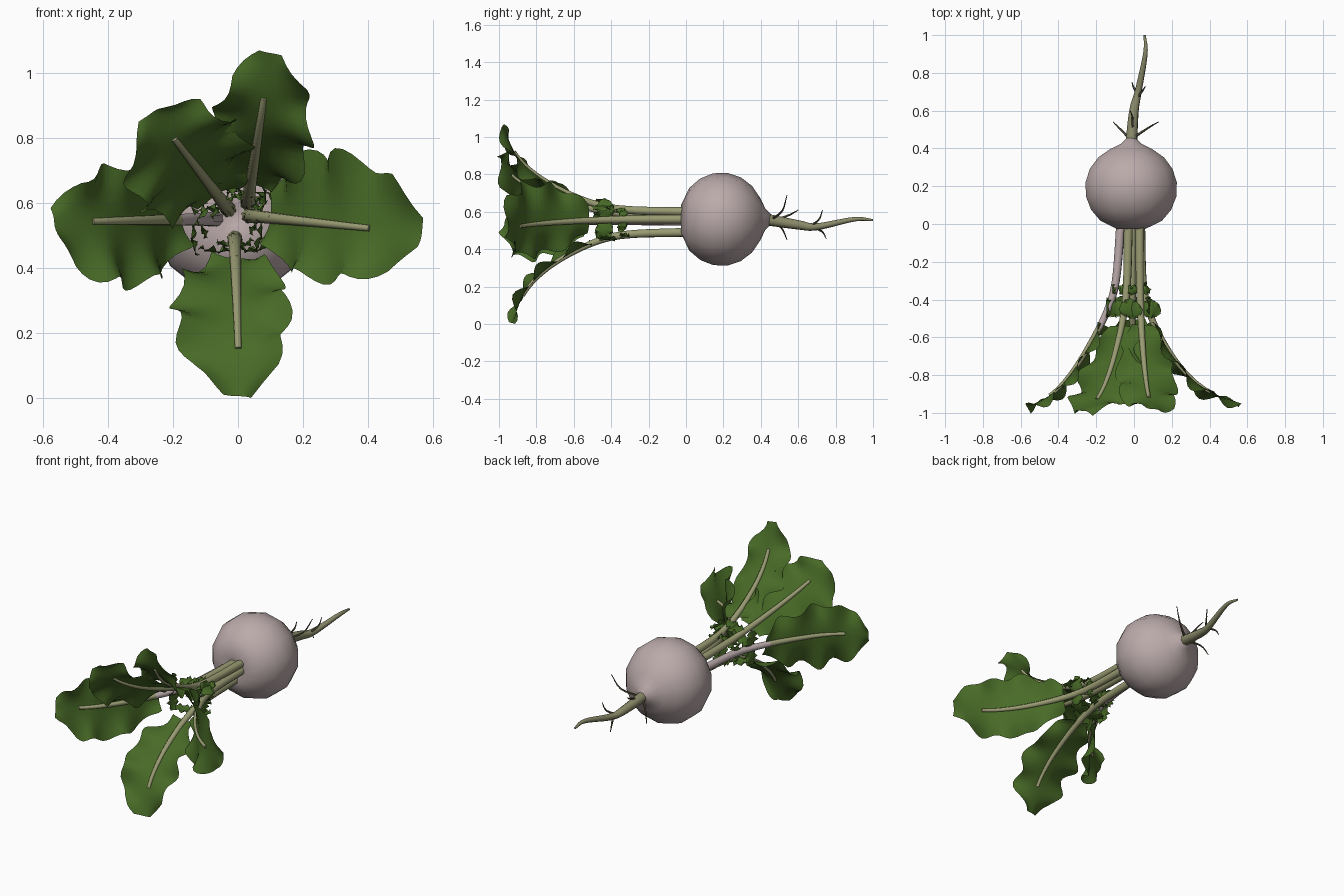
import bpy, math
from mathutils import Vector as V

if "Cube" in bpy.data.objects:
    bpy.data.objects.remove(bpy.data.objects["Cube"])


def material(name, rgb):
    m = bpy.data.materials.new(name)
    m.diffuse_color = (*rgb, 1)
    m.use_nodes = True
    m.node_tree.nodes["Principled BSDF"].inputs["Base Color"].default_value = m.diffuse_color
    return m


LEAF = material("leaf_green", (0.065, 0.145, 0.02))
RIB = material("stalk_green", (0.32, 0.33, 0.17))
BULB = material("bulb_pink", (0.50, 0.405, 0.405))
ROOT = material("root_olive", (0.25, 0.25, 0.14))
HAIR = material("root_hair_dark", (0.09, 0.085, 0.05))


def grid(name, rows, mat, closed=False, angle=60):
    """Skin a list of equal-length point rows."""
    n = len(rows[0])
    verts = [tuple(p) for r in rows for p in r]
    faces = []
    for i in range(len(rows) - 1):
        for j in range(n if closed else n - 1):
            k = (j + 1) % n
            faces.append((i * n + j, i * n + k, (i + 1) * n + k, (i + 1) * n + j))
    if closed:
        faces.append(tuple(range(n))[::-1])
        faces.append(tuple(range((len(rows) - 1) * n, len(rows) * n)))
    me = bpy.data.meshes.new(name)
    me.from_pydata(verts, [], faces)
    me.materials.append(mat)
    ob = bpy.data.objects.new(name, me)
    bpy.context.collection.objects.link(ob)
    bpy.ops.object.select_all(action='DESELECT')
    bpy.context.view_layer.objects.active = ob
    ob.select_set(True)
    bpy.ops.object.shade_smooth_by_angle(angle=math.radians(angle))
    return ob


def smooth_path(pts, steps):
    """Catmull-Rom curve through the points."""
    p = [V(q) for q in pts]
    p = [2 * p[0] - p[1]] + p + [2 * p[-1] - p[-2]]
    out = []
    for i in range(1, len(p) - 2):
        a, b, c, d = p[i - 1:i + 3]
        for k in range(steps):
            t = k / steps
            out.append(0.5 * (2 * b + (c - a) * t + (2 * a - 5 * b + 4 * c - d) * t * t
                              + (3 * b - a - 3 * c + d) * t ** 3))
    return out + [p[-2]]


def lerp(vals, s):
    f = min(max(s, 0), 1) * (len(vals) - 1)
    i = min(int(f), len(vals) - 2)
    return vals[i] + (vals[i + 1] - vals[i]) * (f - i)


def tangent(path, i):
    return (path[min(i + 1, len(path) - 1)] - path[max(i - 1, 0)]).normalized()


def tube(name, path, r0, r1, mat, sides=8):
    """Round tube tapering evenly from r0 to r1."""
    rows = []
    for i, p in enumerate(path):
        t = tangent(path, i)
        a = t.cross(V((0.31, 0.1, 0.95))).normalized()
        b = t.cross(a)
        r = r0 + (r1 - r0) * i / (len(path) - 1)
        rows.append([p + r * (a * math.cos(w) + b * math.sin(w))
                     for w in (2 * math.pi * j / sides for j in range(sides))])
    return grid(name, rows, mat, True)


OUTLINE = (.4, .72, .92, 1.02, 1.04, .96, .78, .25)


def blade(name, path, radial, plus, minus, phase, ruffle=0.03, cup=0.15):
    """Ruffled, lobed leaf surface spread either side of a midrib."""
    rows, n = [], len(path) - 1
    for i, p in enumerate(path):
        s, t = i / n, tangent(path, i)
        side = t.cross(radial).normalized()
        nor = side.cross(t)
        row = []
        for j in range(-4, 5):
            u = j / 4
            ph = phase + (0 if u > 0 else 2.1)
            w = (plus if u > 0 else minus) * lerp(OUTLINE, s)
            w *= 1 + 0.1 * abs(u) * math.sin(s * 23 + ph)
            wave = ruffle * u * u * math.sin(s * 19 + ph * 1.7)
            row.append(p + side * (u * w) + nor * (wave - cup * w * u * u))
        rows.append(row)
    return grid(name, rows, LEAF, angle=50)


# Bulb: lathe around the y axis, an arc closed by a crown and a pointed root end
CX, CY, CZ, R = -0.015, 0.19, 0.56, 0.25
profile = [(.03, 0), (.075, -.027)]
for k in range(7):
    a = math.radians(-48 + k * 18.5)
    profile.append((R * math.cos(a), CY + R * math.sin(a) * .93))
profile += [(.055, .425), (.025, .455)]
grid("bulb", [[(CX + r * math.cos(a), y, CZ + r * math.sin(a))
               for a in (2 * math.pi * (j + .5) / 14 for j in range(14))] for r, y in profile], BULB, True)

# Tap root and its fine hairs (start point, offset to the end)
tube("tap_root", smooth_path([(-.015, .42, .56), (0, .6, .53), (.022, .7, .52),
                              (.06, .9, .56), (.057, 1, .555)], 6), .033, .006, ROOT)
hairs = [((0, .46, .56), (.13, .08, .13)), ((-.02, .45, .55), (-.09, .09, -.10)),
         ((.01, .66, .52), (.05, .07, .09)), ((.02, .68, .52), (-.03, .07, -.065)),
         ((-.01, .49, .56), (-.01, .11, .05))]
for i, (a, d) in enumerate(hairs):
    a, d = V(a), V(d)
    bend = V((d.z, 0, -d.x)) * .15 + V((0, .015, 0))
    tube(f"root_hair_{i + 1}", smooth_path([a, a + d * .5 + bend, a + d], 4), .008, .002, HAIR, 5)

# Leaves: crown x and z, tip, bow, half-width on both sides of the midrib, stalk colour
FORWARD = (0, .31, .48, .65, .81, .925, 1)
SPREAD = (0, .02, .08, .22, .42, .66, 1)
leaves = {
    "right": ((.035, .56), (.565, -.95, .505), 1, .21, .165, RIB),
    "bottom": ((-.01, .49), (.005, -.93, .005), 1, .15, .185, RIB),
    "left": ((-.07, .55), (-.565, -.97, .54), .75, .19, .165, BULB),
    "upper_left": ((-.03, .58), (-.26, -.99, .88), .9, .2, .17, RIB),
    "top": ((.03, .60), (.10, -.98, 1.06), 1, .14, .155, RIB),
}
for k, (name, ((bx, bz), tip, bow, plus, minus, mat)) in enumerate(leaves.items()):
    # All stalks run forward together, then fan out towards the tips
    pts = [(bx + (tip[0] - bx) * f ** bow, tip[1] * y, bz + (tip[2] - bz) * f ** bow)
           for y, f in zip(FORWARD, SPREAD)]
    path = smooth_path(pts, 8)
    radial = V((tip[0] - bx, 0, tip[2] - bz)).normalized()
    blade(name + "_leaf", path[19:], radial, plus, minus, k * 1.3)
    # Stalk from the crown, then the pale midrib along the blade
    tube(name + "_stalk", path[:21], .025, .018, mat)
    tube(name + "_midrib", path[20:42], .018, .010, RIB)
    # Small paired leaflets on the stalk below the blade
    for m, (idx, size) in enumerate([(9, .055), (14, .11)]):
        p, t = path[idx], tangent(path, idx)
        side = t.cross(radial).normalized()
        for sgn in (-1, 1):
            d = side * sgn
            lp = smooth_path([p, p + d * size * .5 + t * .015 + radial * .01,
                              p + d * size + t * .03 - radial * .01], 4)
            blade(f"{name}_leaflet_{m * 2 + (sgn > 0) + 1}", lp, radial,
                  size * .45, size * .38, k + m, .012)
